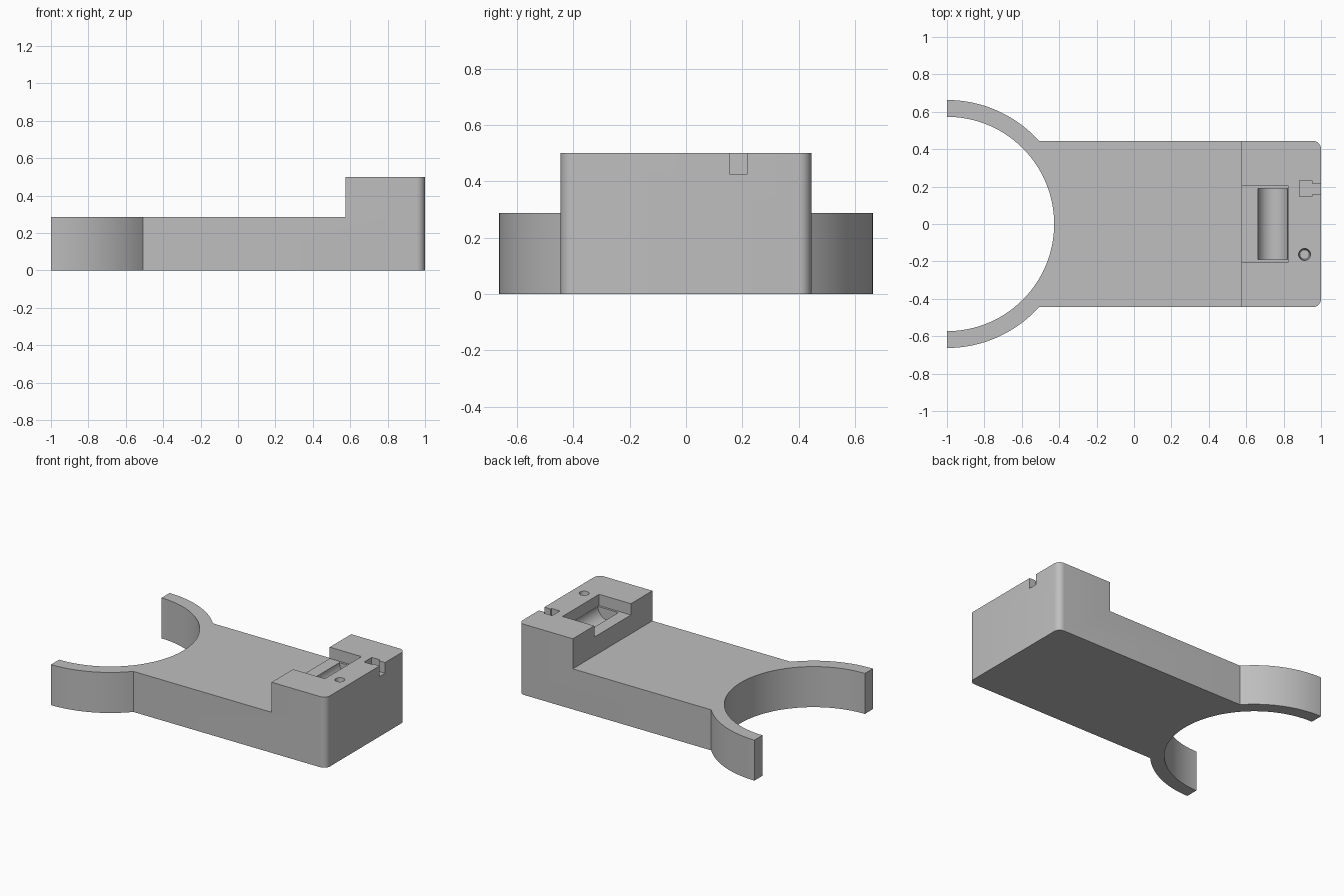
import bpy, bmesh, math
from mathutils import Matrix

cube = bpy.data.objects.get("Cube")
if cube:
    bpy.data.objects.remove(cube, do_unlink=True)

LOW, TOP, HALF = 0.287, 0.5, 0.445     # plate height, block height, half width
R_IN, R_OUT = 0.573, 0.663             # cradle radii, centred on x = -1
STEP, FILLET = 0.575, 0.045

grey = bpy.data.materials.new("plain grey")
grey.use_nodes = True
grey.diffuse_color = (0.52, 0.52, 0.52, 1)
grey.node_tree.nodes["Principled BSDF"].inputs["Base Color"].default_value = grey.diffuse_color


def arc(cx, cy, r, start, end, n):
    return [(cx + r * math.cos(a), cy + r * math.sin(a))
            for a in (math.radians(start + (end - start) * i / n) for i in range(n + 1))]


def finish(bm, name):
    bmesh.ops.recalc_face_normals(bm, faces=bm.faces)
    mesh = bpy.data.meshes.new(name)
    bm.to_mesh(mesh)
    bm.free()
    mesh.materials.append(grey)
    ob = bpy.data.objects.new(name, mesh)
    bpy.context.collection.objects.link(ob)
    return ob


def prism(outline, z0, z1):
    """Extrude a flat outline; return the bmesh and its top face."""
    bm = bmesh.new()
    face = bm.faces.new([bm.verts.new((x, y, z0)) for x, y in outline])
    top = bmesh.ops.extrude_face_region(bm, geom=[face], use_keep_orig=True)["geom"]
    bmesh.ops.translate(bm, verts=[v for v in top if isinstance(v, bmesh.types.BMVert)],
                        vec=(0, 0, z1 - z0))
    return bm, next(f for f in top if isinstance(f, bmesh.types.BMFace))


def rod(r1, r2, length, matrix):
    bm = bmesh.new()
    bmesh.ops.create_cone(bm, cap_ends=True, segments=64, radius1=r1, radius2=r2,
                          depth=length, matrix=matrix)
    return bm


# Outline of cradle arms and plate, anticlockwise
join = math.degrees(math.asin(HALF / R_OUT))
outline = arc(-1, 0, R_OUT, -90, -join, 24)
outline += [(STEP, -HALF)]
outline += arc(1 - FILLET, -HALF + FILLET, FILLET, -90, 0, 8)
outline += arc(1 - FILLET, HALF - FILLET, FILLET, 0, 90, 8)
outline += [(STEP, HALF)]
outline += arc(-1, 0, R_OUT, join, 90, 24)
outline += arc(-1, 0, R_IN, 90, -90, 72)

# Plate, with the end of its top face raised into a block
bm, top = prism(outline, 0, LOW)
ends = [v for v in top.verts if abs(v.co.x - STEP) < 1e-4]
bmesh.ops.connect_verts(bm, verts=ends)
block = next(f for f in bm.faces if all(v.co.z > LOW - 1e-4 and v.co.x > STEP - 1e-4
                                        for v in f.verts))
raised = bmesh.ops.extrude_face_region(bm, geom=[block])["geom"]
bmesh.ops.translate(bm, verts=[v for v in raised if isinstance(v, bmesh.types.BMVert)],
                    vec=(0, 0, TOP - LOW))
bmesh.ops.dissolve_limit(bm, angle_limit=0.005, verts=bm.verts, edges=bm.edges)
body = finish(bm, "cradle_body")

# Recesses in the block: open pocket, round trough, T slot, tapered hole
pocket = [(0.5, -0.205), (0.824, -0.205), (0.824, 0.205), (0.5, 0.205)]
slot = [(0.885, 0.146), (0.952, 0.146), (0.952, 0.157), (1.1, 0.157),
        (1.1, 0.217), (0.952, 0.217), (0.952, 0.232), (0.885, 0.232)]
cutters = [
    finish(prism(pocket, 0.42, 0.6)[0], "pocket_cutter"),
    finish(rod(0.08, 0.08, 0.38, Matrix.Translation((0.742, 0, 0.42))
               @ Matrix.Rotation(math.pi / 2, 4, 'X')), "trough_cutter"),
    finish(prism(slot, 0.424, 0.6)[0], "slot_cutter"),
    finish(rod(0.025, 0.039, 0.16, Matrix.Translation((0.912, -0.163, TOP))), "hole_cutter"),
]
bpy.ops.object.select_all(action='DESELECT')
bpy.context.view_layer.objects.active = body
body.select_set(True)
for cutter in cutters:
    cutter.hide_render = True
    mod = body.modifiers.new(cutter.name, 'BOOLEAN')
    mod.operation = 'DIFFERENCE'
    mod.solver = 'EXACT'
    mod.object = cutter
    bpy.ops.object.modifier_apply(modifier=mod.name)
    bpy.data.objects.remove(cutter, do_unlink=True)

bpy.ops.object.shade_smooth_by_angle(angle=math.radians(25))
